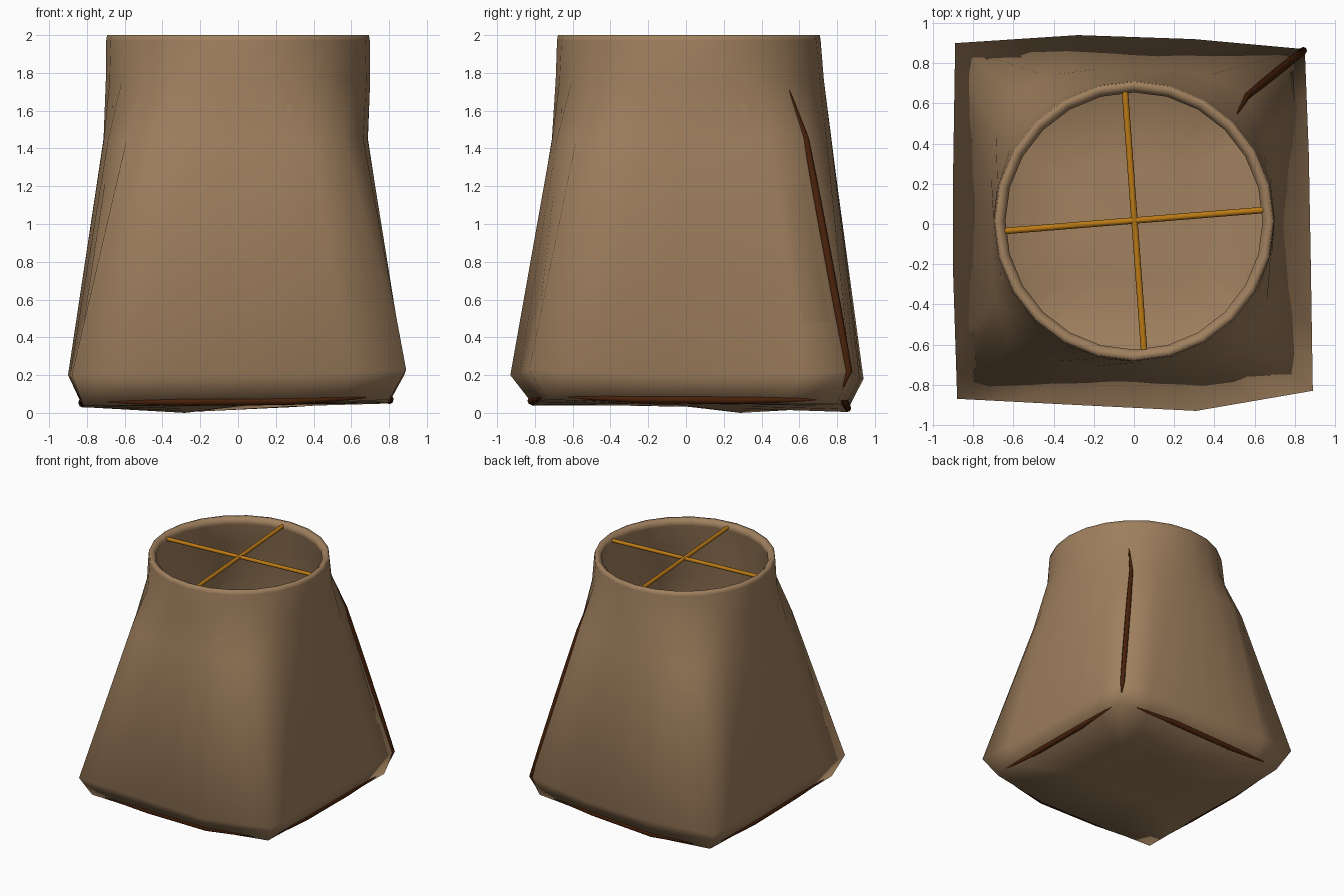
import bpy, bmesh, math
from mathutils import Vector

if "Cube" in bpy.data.objects:
    bpy.data.objects.remove(bpy.data.objects["Cube"])

N = 24  # vertices per ring; corners fall at indices 0, 6, 12, 18


def material(name, rgb):
    m = bpy.data.materials.new(name)
    m.diffuse_color = (*rgb, 1)
    m.use_nodes = True
    m.node_tree.nodes["Principled BSDF"].inputs["Base Color"].default_value = m.diffuse_color
    return m


WOVEN = material("woven tan", (0.35, 0.215, 0.112))
CANE = material("orange cane", (0.50, 0.195, 0.008))
STITCH = material("dark brown stitch", (0.065, 0.015, 0.003))


def finish(bm, name, mat):
    bmesh.ops.recalc_face_normals(bm, faces=bm.faces)
    me = bpy.data.meshes.new(name)
    bm.to_mesh(me)
    bm.free()
    me.materials.append(mat)
    for p in me.polygons:
        p.use_smooth = True
    ob = bpy.data.objects.new(name, me)
    bpy.context.collection.objects.link(ob)
    return ob


def polygon_ring(points):
    """Resample a 12 point outline to N points."""
    pts = [Vector(p) for p in points]
    ring = []
    for i, p in enumerate(pts):
        ring += [p, (p + pts[(i + 1) % len(pts)]) / 2]
    return ring


def super_ring(cx, cy, rx, ry, z, power=2.0):
    """Circle (power 2) to rounded square (higher power)."""
    ring = []
    for i in range(N):
        a = math.tau * i / N - math.pi / 4
        c, s = math.cos(a), math.sin(a)
        k = (abs(c) ** power + abs(s) ** power) ** (-1 / power)
        ring.append(Vector((cx + rx * k * c, cy + ry * k * s, z)))
    return ring


def inset(ring, f, dz=0.0):
    return [Vector((p.x * f, p.y * f, p.z + dz)) for p in ring]


def tube(name, path, radii, mat, sides=8):
    """Round rod following a path, one radius per point."""
    bm = bmesh.new()
    rows = []
    for i, p in enumerate(path):
        d = (path[min(i + 1, len(path) - 1)] - path[max(i - 1, 0)]).normalized()
        u = d.orthogonal().normalized()
        v = d.cross(u)
        rows.append([bm.verts.new(p + radii[i] * (u * math.cos(math.tau * k / sides)
                     + v * math.sin(math.tau * k / sides))) for k in range(sides)])
    for a, b in zip(rows, rows[1:]):
        for k in range(sides):
            bm.faces.new((a[k], a[(k + 1) % sides], b[(k + 1) % sides], b[k]))
    bm.faces.new(rows[0])
    bm.faces.new(rows[-1])
    ob = finish(bm, name, mat)
    for p in ob.data.polygons:
        if len(p.vertices) == sides:
            p.use_smooth = False
    return ob


# Uneven square outlines: underside edge and widest line of the body
under = polygon_ring([
    (.80, -.74, .07), (.80, -.25, .055), (.80, .30, .05), (.81, .80, .05),
    (.28, .84, .035), (-.28, .85, .005), (-.80, .82, .03), (-.82, .28, .03),
    (-.82, -.28, .04), (-.82, -.78, .04), (-.28, -.80, .04), (.28, -.81, .045)])
wide = polygon_ring([
    (.89, -.83, .23), (.88, -.20, .20), (.87, .35, .20), (.85, .87, .22),
    (.30, .92, .18), (-.28, .94, .18), (-.89, .90, .20), (-.90, .27, .20),
    (-.90, -.25, .20), (-.88, -.87, .20), (-.30, -.90, .20), (.31, -.93, .20)])
shoulder = super_ring(-.012, .03, .70, .74, 1.45, 3.6)
CY = .015
neck = super_ring(0, CY + .005, .70, .71, 1.76, 2.1)

# Middle of the underside sags to the ground towards the back left
middle = inset(under, .35)
for i, p in enumerate(middle):
    p.z = .045 - .045 * max(0, 1 - abs(i - 12) / 4)

# Basket body: underside, walls, rolled rim, thin inner walls and floor
rings = [
    middle, under, wide, shoulder, neck,
    super_ring(0, CY, .698, .698, 1.97),
    super_ring(0, CY, .693, .693, 2.0),
    super_ring(0, CY, .665, .665, 2.0),
    super_ring(0, CY, .640, .640, 1.975),
    super_ring(0, CY, .645, .645, 1.945),
    inset(neck, .97), inset(shoulder, .975), inset(wide, .975, .01),
    inset(under, .975, .02), inset(middle, 1, .02)]
bm = bmesh.new()
rows = [[bm.verts.new(p) for p in r] for r in rings]
for a, b in zip(rows, rows[1:]):
    for k in range(N):
        bm.faces.new((a[k], a[(k + 1) % N], b[(k + 1) % N], b[k]))
for row, z in ((rows[0], .04), (rows[-1], .06)):
    centre = bm.verts.new((0, 0, z))
    for k in range(N):
        bm.faces.new((row[k], row[(k + 1) % N], centre))
finish(bm, "basket_body", WOVEN)

# Crossed canes in the mouth
for name, a, b in (("cane_across", (-.645, -.035, 1.97), (.65, .07, 1.97)),
                   ("cane_along", (-.045, .66, 1.97), (.05, -.625, 1.97))):
    tube(name, [Vector(a), Vector(b)], [.016, .016], CANE)

# Tapered stitches half sunk into the four bottom edges
seam = [u.lerp(w, .12) for u, w in zip(inset(under, .99), wide)]
for side, name in enumerate(("right", "back", "left", "front")):
    edge = [seam[(side * 6 + k) % N] for k in range(7)]
    path = [edge[0].lerp(edge[1], .3)] + edge[1:6] + [edge[6].lerp(edge[5], .3)]
    tube("bottom_stitch_" + name, path, [.004, .014, .022, .022, .022, .014, .004], STITCH)

# Stitch up the back right corner
lo, mid, hi = (inset(r, .992)[6] for r in (wide, shoulder, neck))
path = [under[6].lerp(lo, .5), lo, lo.lerp(mid, .25), lo.lerp(mid, .5), lo.lerp(mid, .75),
        mid, hi]
tube("corner_stitch", path, [.004, .018, .021, .021, .02, .016, .004], STITCH)
